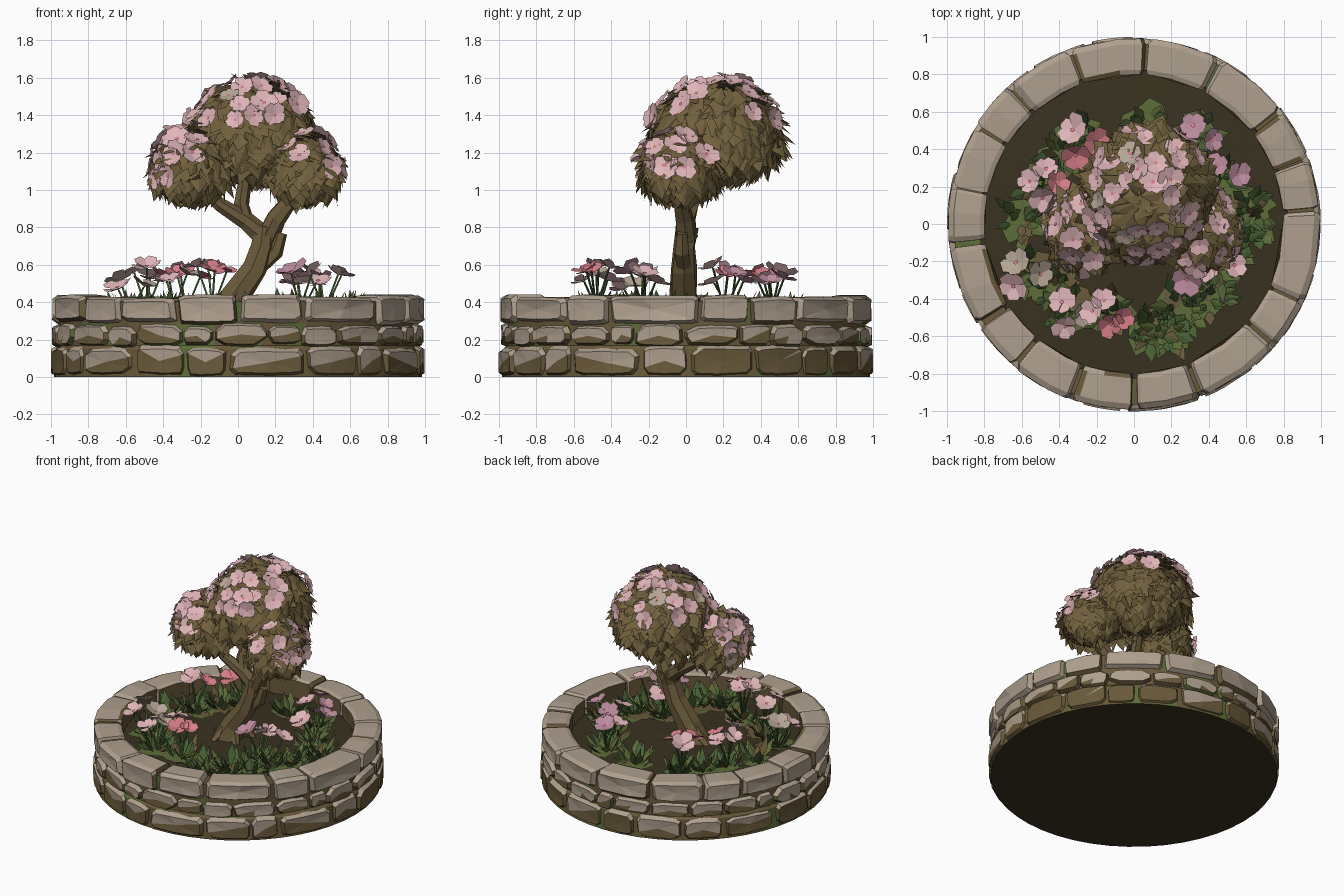
import bpy, bmesh, math, random
from mathutils import Vector, Quaternion

random.seed(7)
rnd = random.uniform
UP = Vector((0, 0, 1))

cube = bpy.data.objects.get("Cube")
if cube:
    bpy.data.objects.remove(cube, do_unlink=True)


def material(name, r, g, b):
    m = bpy.data.materials.new(name)
    m.use_nodes = True
    m.diffuse_color = (r, g, b, 1)
    node = m.node_tree.nodes["Principled BSDF"]
    node.inputs["Base Color"].default_value = (r, g, b, 1)
    node.inputs["Roughness"].default_value = 0.9
    return m


STONE = material("taupe_stone", 0.43, 0.35, 0.272)
DIRT = material("olive_brown", 0.14, 0.10, 0.042)
SOIL = material("dark_soil", 0.041, 0.032, 0.015)
MOSS = material("moss_green", 0.11, 0.15, 0.04)
GREEN = material("leaf_green", 0.065, 0.12, 0.035)
FOLIAGE = material("olive_foliage", 0.165, 0.118, 0.046)
BEIGE = material("beige_petal", 0.46, 0.38, 0.30)
PALE = material("pale_pink", 0.74, 0.46, 0.48)
ROSE = material("rose_pink", 0.68, 0.21, 0.25)
MAUVE = material("mauve_pink", 0.50, 0.26, 0.34)


class Part:
    """Collects faces with materials, then becomes one flat-shaded object."""

    def __init__(self, name, mats):
        self.name, self.mats, self.bm = name, mats, bmesh.new()

    def face(self, verts, mat):
        f = self.bm.faces.new(verts)
        f.material_index = self.mats.index(mat)
        return f

    def poly(self, points, mat):
        return self.face([self.bm.verts.new(p) for p in points], mat)

    def loft(self, rings, mat):
        vs = [[self.bm.verts.new(p) for p in r] for r in rings]
        n = len(vs[0])
        sides = []
        for a, b in zip(vs, vs[1:]):
            sides += [self.face([a[i], a[(i + 1) % n], b[(i + 1) % n], b[i]], mat) for i in range(n)]
        return sides, [self.face(vs[0][::-1], mat), self.face(vs[-1], mat)]

    def finish(self, fix=False):
        if fix:
            bmesh.ops.recalc_face_normals(self.bm, faces=self.bm.faces)
        me = bpy.data.meshes.new(self.name)
        self.bm.to_mesh(me)
        self.bm.free()
        for m in self.mats:
            me.materials.append(m)
        bpy.context.collection.objects.link(bpy.data.objects.new(self.name, me))


def polar(r, a, z):
    return Vector((r * math.cos(a), r * math.sin(a), z))


def scatter():
    return Vector((rnd(-1, 1), rnd(-1, 1), rnd(-1, 1)))


# Mortar core of the ring wall, with mossy patches
core = Part("mortar_wall", [DIRT, MOSS, SOIL])
N = 48
profile = [(0.985, 0), (0.975, 0.15), (0.96, 0.17), (0.96, 0.29), (0.965, 0.405), (0.825, 0.405), (0.82, 0.27)]
sides, ends = core.loft([[polar(r, math.tau * i / N, z) for i in range(N)] for r, z in profile], DIRT)
for f in sides:
    f.material_index = int(random.random() < 0.13)
for f in ends:
    f.material_index = 2
core.finish(True)


# Stones: rough blocks bent round the wall, dirty towards the bottom and the joints
def stone(part, a0, a1, z0, z1, r0, r1, cut, grime, edge_mat):
    am, zm, w, h = (a0 + a1) / 2, (z0 + z1) / 2, (a1 - a0) / 2, (z1 - z0) / 2
    outline = []
    for sx, sz in ((-1, -1), (1, -1), (1, 1), (-1, 1)):
        ca, cz = rnd(0.3, 1) * cut * 0.6, rnd(0.3, 1) * cut
        flat, side = (sx * (1 - ca), sz * rnd(0.88, 1)), (sx * rnd(0.93, 1.02), sz * (1 - cz))
        mid = (rnd(-0.3, 0.3), sz)
        outline += [side, flat, mid] if sx * sz > 0 else [flat, side]

    def ring(r, k, kz):
        return [polar(r, am + w * k * x, zm + h * kz * z) for x, z in outline]

    sides, ends = part.loft([ring(r0, 0.95, 0.86), ring(r0 + 0.025, 1, 1), ring(r1 - 0.03, 1, 1),
                             ring(r1, rnd(0.86, 0.93), rnd(0.7, 0.82))], edge_mat)
    ends[0].material_index = part.mats.index(DIRT)
    front = bmesh.ops.poke(part.bm, faces=[ends[1]])["faces"]
    radial, tangent, slope = polar(1, am, 0), polar(1, am + math.pi / 2, 0), rnd(-0.4, 0.4)
    clean = part.mats.index(STONE)
    for f in sides + front:
        c = f.calc_center_median()
        x = math.atan2(c.dot(tangent), c.dot(radial)) / w
        z = (c.z - zm) / h
        if f in front:
            f.material_index = clean if z > grime + slope * x else part.mats.index(DIRT)
        elif z > 0.3 and abs(x) < 0.9 and c.to_2d().length > r0 + 0.01:
            f.material_index = clean


def course(name, count, z0, z1, r0, r1, cut, gap, grime, edges):
    part = Part(name, [STONE, DIRT, MOSS])
    cuts = [math.tau * (i + rnd(-0.25, 0.25)) / count for i in range(count)]
    cuts.append(cuts[0] + math.tau)
    for a, b in zip(cuts, cuts[1:]):
        stone(part, a + gap, b - gap, z0 + (0 if z0 == 0 else rnd(0, 0.02)), z1 - rnd(0, 0.02),
              r0, r1 - rnd(0, 0.012), cut, rnd(*grime), random.choice(edges))
    part.finish(True)


course("bottom_stones", 20, 0, 0.175, 0.9, 1.005, 0.6, 0.003, (-0.3, 0.7), [DIRT] * 9 + [MOSS])
course("middle_stones", 26, 0.155, 0.29, 0.88, 0.995, 0.85, 0.003, (-0.6, 0.2), [DIRT] * 6 + [MOSS])
course("cap_stones", 17, 0.275, 0.443, 0.80, 1.0, 0.4, 0.006, (-1.3, -0.6), [STONE, STONE, DIRT])

# Soil bed with a gentle mound, sunk below the cap stones
soil = Part("soil_bed", [SOIL])
radii = [(0.83, 0.3), (0.55, 0.312), (0.25, 0.322), (0.06, 0.326)]
soil.loft([[polar(r, math.tau * i / 24, z + rnd(-0.003, 0.003)) for i in range(24)] for r, z in radii], SOIL)
soil.finish(True)


# Trunk and branches
def limb(part, path, sides=7):
    pts = [Vector(p[:3]) for p in path]
    rings = []
    for i, p in enumerate(pts):
        d = (pts[min(i + 1, len(pts) - 1)] - pts[max(i - 1, 0)]).normalized()
        q = UP.rotation_difference(d)
        rings.append([p + q @ polar(path[i][3] * rnd(0.85, 1.15), math.tau * k / sides, 0) for k in range(sides)])
    part.loft(rings, DIRT)


tree = Part("trunk_and_branches", [DIRT])
limb(tree, [(-0.08, -0.02, 0.28, 0.12), (-0.02, -0.01, 0.42, 0.08), (0.09, -0.01, 0.58, 0.07),
            (0.135, -0.01, 0.7, 0.066), (0.145, 0, 0.8, 0.064)])
limb(tree, [(0.15, 0, 0.74, 0.062), (0.2, -0.01, 0.85, 0.052), (0.28, -0.03, 0.95, 0.042), (0.35, -0.04, 1.08, 0.03)])
limb(tree, [(0.15, 0, 0.74, 0.058), (0.04, 0, 0.83, 0.05), (-0.1, -0.02, 0.92, 0.036), (-0.24, -0.03, 1.06, 0.028)])
limb(tree, [(0.05, 0, 0.82, 0.045), (0.02, 0.03, 0.92, 0.042), (0.05, 0.12, 1.15, 0.035)])
limb(tree, [(0.13, -0.01, 0.6, 0.042), (0.2, -0.02, 0.67, 0.042), (0.235, -0.02, 0.77, 0.032)], 6)
for a in range(5):
    d = polar(1, a * math.tau / 5 + 0.5, 0)
    limb(tree, [(*(d * 0.03 + Vector((-0.05, 0, 0.4))), 0.045), (*(d * 0.15 + Vector((-0.05, 0, 0.31))), 0.025)], 5)
tree.finish(True)


# Leaf and flower builders
def leaf(part, base, d, normal, length, width, mat):
    side = d.cross(normal).normalized() * width / 2
    mid = base + d * length * rnd(0.4, 0.6)
    fold = normal * width * 0.12
    b, l, t, r = [part.bm.verts.new(p) for p in (base, mid + side - fold, base + d * length, mid - side - fold)]
    part.face([b, t, l], mat)
    part.face([b, r, t], mat)


def flower(part, at, normal, size, cup, mat, heart, petals=5):
    q = UP.rotation_difference(normal) @ Quaternion(UP, rnd(0, math.tau))
    step = math.tau / petals
    for i in range(petals):
        a, s, lift = i * step, size * rnd(0.85, 1.15), cup * rnd(0.6, 1.3)
        pts = [Vector((0, 0, 0)), polar(s * 0.8, a - step * 0.52, s * lift * 0.6), polar(s, a - step * 0.25, s * lift),
               polar(s, a + step * 0.28, s * lift), polar(s * 0.8, a + step * 0.52, s * lift * 0.7)]
        part.poly([at + q @ p for p in pts], mat)
    part.poly([at + q @ polar(size * 0.17, i * step, size * (0.06 + cup * 0.25)) for i in range(petals)], heart)


# Canopy: three flat-bottomed domes shingled with drooping leaves, then blossoms
LOBES = [  # centre, radii, leaves, blossoms, blossom lean
    (Vector((0.08, 0.16, 1.25)), Vector((0.34, 0.36, 0.33)), 420, 34, Vector((-0.05, 0, 1))),
    (Vector((-0.25, -0.02, 1.09)), Vector((0.21, 0.22, 0.24)), 210, 18, Vector((-0.6, -0.1, 0.7))),
    (Vector((0.35, -0.03, 1.08)), Vector((0.2, 0.21, 0.225)), 200, 13, Vector((0.5, -0.1, 0.9))),
]


def dome_point(c, r, n):
    return c + Vector((n.x * r.x, n.y * r.y, n.z * r.z * (1 if n.z > 0 else 0.62)))


def buried(p, own):
    for c, r, *_ in LOBES:
        d = p - c
        if c is not own and Vector((d.x / r.x, d.y / r.y, d.z / r.z)).length < 0.85:
            return True
    return False


canopy = Part("canopy_leaves", [FOLIAGE])
blossom = Part("canopy_blossoms", [PALE, ROSE, BEIGE])
for c, r, leaves, blooms, lean in LOBES:
    for v in bmesh.ops.create_icosphere(canopy.bm, subdivisions=2, radius=1)["verts"]:
        v.co = dome_point(c, r * 0.88, v.co.normalized())
    for i in range(leaves):
        z = 1 - 2 * (i + 0.5) / leaves
        n = polar(math.sqrt(1 - z * z), i * 2.39996, z)
        p = dome_point(c, r, n)
        if buried(p, c):
            continue
        down = -UP + UP.dot(n) * n
        d = (down.normalized() + n * 0.28 + scatter() * 0.45).normalized()
        leaf(canopy, p - d * 0.07, d, (n + scatter() * 0.35).normalized(), rnd(0.12, 0.18), rnd(0.09, 0.14), FOLIAGE)
    lean, placed = lean.normalized(), []
    for _ in range(900):
        n = scatter().normalized()
        p = dome_point(c, r * 1.06, n)
        if len(placed) == blooms:
            break
        if n.dot(lean) < 0.35 or buried(p, c) or any((p - o).length < 0.08 for o in placed):
            continue
        placed.append(p)
        flower(blossom, p, (n + scatter() * 0.35).normalized(), rnd(0.055, 0.075), 0.22,
               random.choice([PALE] * 14 + [BEIGE]), ROSE)
canopy.finish()
blossom.finish()

# Flower bed: tufts around the tree (x, y, blooms, bloom height, colours)
REDS, PINKS, MAUVES = [ROSE, ROSE, PALE], [PALE, PALE, PALE, BEIGE], [MAUVE, PALE, MAUVE]
TUFTS = [(-0.34, -0.47, 3, 0.57, PINKS), (-0.14, -0.48, 4, 0.58, REDS), (-0.58, -0.26, 3, 0.52, PINKS),
         (-0.49, 0.2, 4, 0.59, REDS), (-0.28, 0.46, 3, 0.57, REDS), (0.34, 0.46, 3, 0.53, MAUVES),
         (0.46, 0.24, 3, 0.54, MAUVES), (0.33, -0.22, 3, 0.54, MAUVES), (0.46, -0.24, 2, 0.53, PINKS)]
TUFTS += [(x, y, 0, 0, PINKS) for x, y in (
    (0.08, -0.58), (0.18, -0.57), (0.64, 0), (0.62, 0.1), (-0.6, 0.02), (0.06, 0.54), (0.4, -0.4),
    (-0.43, -0.36), (0.52, -0.12), (-0.38, 0.35), (0.24, -0.45))]
plants = Part("bed_leaves", [GREEN, MOSS, DIRT])
flowers = Part("bed_flowers", [PALE, ROSE, MAUVE, BEIGE])
patches = Part("ground_patches", [MOSS, DIRT])
for x, y, blooms, height, colours in TUFTS:
    at = Vector((x, y, 0.305))
    patches.poly([at + polar(rnd(0.07, 0.16), k * math.tau / 9, 0.016) for k in range(9)], MOSS)
    near = Vector((x * 0.87, y * 0.87, 0.326))
    patches.poly([near + polar(rnd(0.03, 0.09), k * math.tau / 7, 0) for k in range(7)], DIRT)
    for k in range(20):
        a = rnd(0, math.tau)
        out = polar(1, a, 0)
        d = (out * rnd(0.3, 1) + UP * rnd(0.5, 1)).normalized()
        leaf(plants, at + out * rnd(0, 0.07), d, (UP - out * 0.6).normalized(),
             rnd(0.09, 0.19), rnd(0.04, 0.075), random.choice([GREEN] * 5 + [MOSS] * 3 + [DIRT]))
    for k in range(blooms):
        out = polar(1, k * math.tau / blooms + rnd(-0.4, 0.4), 0)
        head = at + out * rnd(0.05, 0.1)
        head.z = height + rnd(-0.06, 0.02)
        plants.loft([[p + polar(0.007, j * math.tau / 3, 0) for j in range(3)]
                     for p in (at, (at + head) / 2 - out * 0.01, head)], GREEN)
        flower(flowers, head, (UP + out * 0.45).normalized(), rnd(0.065, 0.085), 0.45, random.choice(colours), ROSE)
for part in (plants, flowers, patches):
    part.finish()
